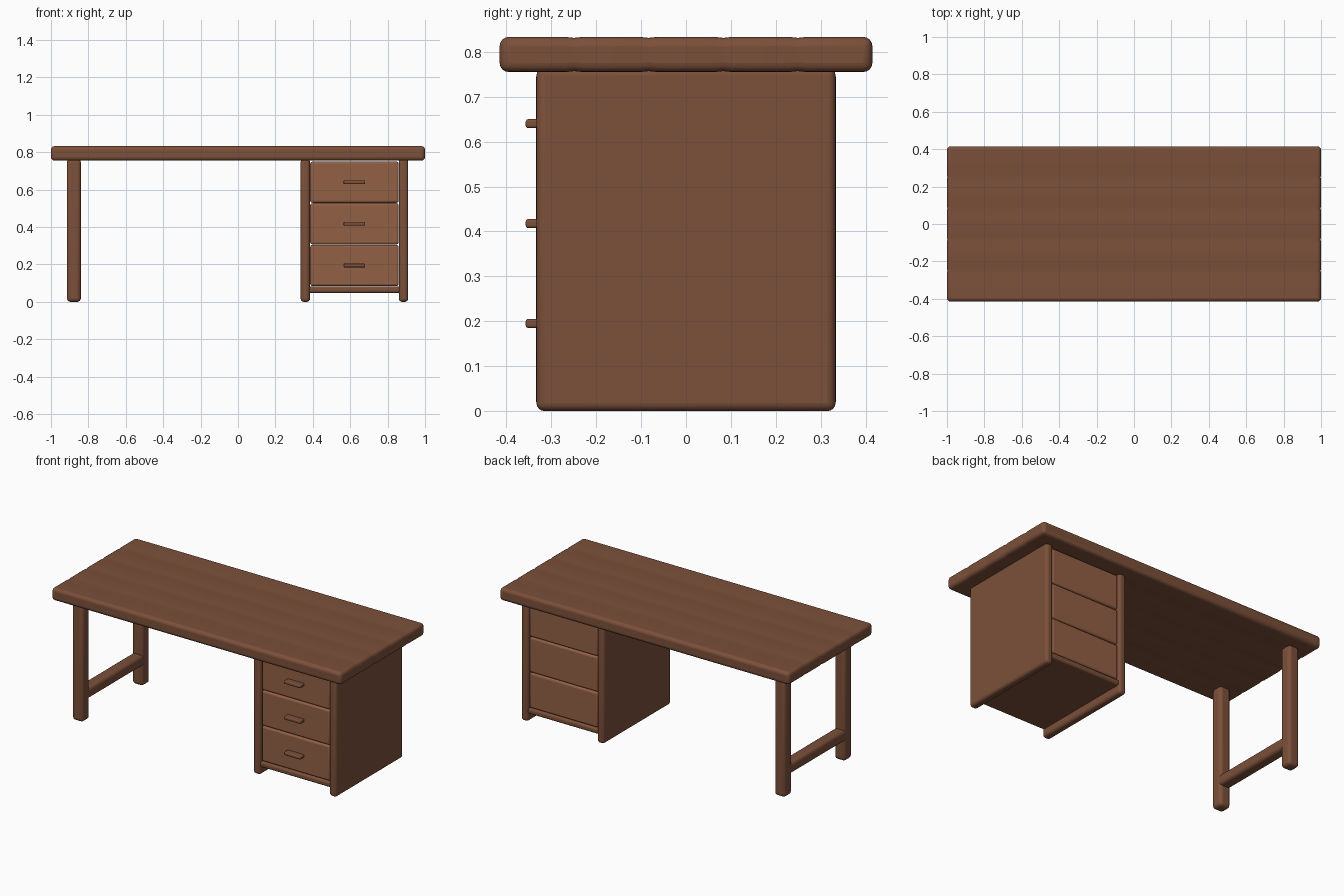
import bpy, bmesh
from mathutils import Vector

if "Cube" in bpy.data.objects:
    bpy.data.objects.remove(bpy.data.objects["Cube"])


def material(name, rgb):
    m = bpy.data.materials.new(name)
    m.diffuse_color = (*rgb, 1)
    m.use_nodes = True
    m.node_tree.nodes["Principled BSDF"].inputs["Base Color"].default_value = m.diffuse_color
    return m


WOOD = material("dark_wood", (0.20, 0.08, 0.042))
DRAWER = material("drawer_wood", (0.29, 0.115, 0.058))


def box(name, x, y, z, mat=WOOD, bevel=0.015, grooves=()):
    """Rounded box between (min, max) ranges, with optional shallow grooves along x."""
    bm = bmesh.new()
    bmesh.ops.create_cube(bm, size=1)
    mid = [(r[0] + r[1]) / 2 for r in (x, y, z)]
    dim = [r[1] - r[0] for r in (x, y, z)]
    for v in bm.verts:
        v.co = Vector(c * d + m for c, d, m in zip(v.co, dim, mid))
    for g in grooves:
        for off in (-0.018, 0, 0.018):
            bmesh.ops.bisect_plane(bm, geom=bm.verts[:] + bm.edges[:] + bm.faces[:],
                                   plane_co=(0, g + off, 0), plane_no=(0, 1, 0))
        for v in bm.verts:
            if abs(v.co.y - g) < 1e-4:
                v.co.x -= 0.002 if v.co.x > mid[0] else -0.002
                v.co.z -= 0.002 if v.co.z > mid[2] else -0.002
    me = bpy.data.meshes.new(name)
    bm.to_mesh(me)
    bm.free()
    ob = bpy.data.objects.new(name, me)
    bpy.context.collection.objects.link(ob)
    me.materials.append(mat)
    b = ob.modifiers.new("Bevel", "BEVEL")
    b.width, b.segments = bevel, 4
    b.limit_method, b.angle_limit = "ANGLE", 0.7
    bpy.ops.object.select_all(action="DESELECT")
    ob.select_set(True)
    bpy.context.view_layer.objects.active = ob
    bpy.ops.object.shade_smooth_by_angle(angle=0.6)
    return ob


# Plank tabletop
box("tabletop", (-1, 1), (-0.415, 0.415), (0.755, 0.833), bevel=0.02,
    grooves=(-0.249, -0.083, 0.083, 0.249))

# Left trestle: two legs and a stretcher
for side, s in (("front", -1), ("back", 1)):
    c = 0.296 * s
    box(side + "_leg", (-0.915, -0.84), (c - 0.0375, c + 0.0375), (0, 0.765), bevel=0.02)
box("leg_stretcher", (-0.914, -0.841), (-0.3, 0.3), (0.125, 0.195), bevel=0.02)

# Drawer pedestal: side panels and bottom board
for side, x0 in (("inner", 0.335), ("outer", 0.86)):
    box(side + "_pedestal_panel", (x0, x0 + 0.05), (-0.333, 0.333), (0, 0.765), bevel=0.018)
box("pedestal_bottom", (0.375, 0.87), (-0.325, 0.325), (0.048, 0.083), bevel=0.012)

# Drawers with bar handles
for i in range(3):
    z = 0.195 + 0.2225 * i
    box(f"drawer_{i + 1}", (0.386, 0.859), (-0.32, 0.32), (z - 0.11, z + 0.11), DRAWER, 0.012)
    box(f"drawer_handle_{i + 1}", (0.565, 0.68), (-0.357, -0.315), (z - 0.01, z + 0.01), WOOD, 0.006)
